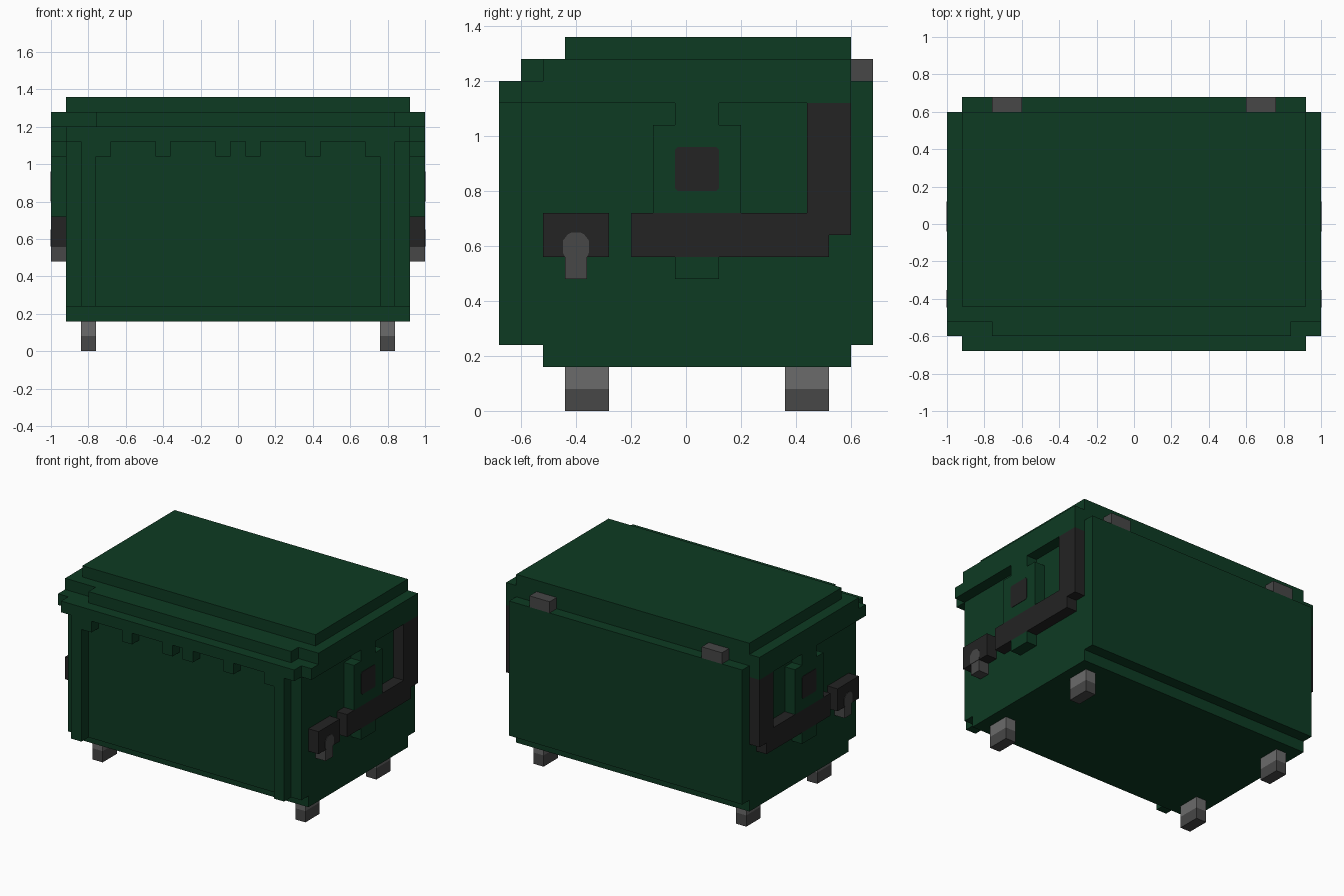
import bpy, bmesh

if "Cube" in bpy.data.objects:
    bpy.data.objects.remove(bpy.data.objects["Cube"])


def material(name, r, g, b):
    m = bpy.data.materials.new(name)
    m.diffuse_color = (r, g, b, 1)
    m.use_nodes = True
    m.node_tree.nodes["Principled BSDF"].inputs["Base Color"].default_value = m.diffuse_color
    return m


GREEN = material("dark_green_paint", 0.0042, 0.043, 0.0165)
BLACK = material("black_metal", 0.017, 0.017, 0.017)
GREY = material("dark_grey_metal", 0.063, 0.063, 0.063)
LIGHT = material("mid_grey_metal", 0.145, 0.145, 0.145)


def finish(bm, name, mat):
    bmesh.ops.recalc_face_normals(bm, faces=bm.faces[:])
    me = bpy.data.meshes.new(name)
    bm.to_mesh(me)
    bm.free()
    me.materials.append(mat)
    ob = bpy.data.objects.new(name, me)
    bpy.context.collection.objects.link(ob)
    return ob


def box(name, x, y, z, mat=GREEN):
    """Box from (min, max) ranges on each axis."""
    bm = bmesh.new()
    bmesh.ops.create_cube(bm, size=1)
    for v in bm.verts:
        for i, (lo, hi) in enumerate((x, y, z)):
            v.co[i] = hi if v.co[i] > 0 else lo
    return finish(bm, name, mat)


def side_boxes(name, x, y, z, mat=GREEN):
    """The same box on the right and the left."""
    box(name + "_right", x, y, z, mat)
    box(name + "_left", (-x[1], -x[0]), y, z, mat)


def side_profile(name, points, x0, x1, mat):
    """A (y, z) outline extruded along x, on both sides."""
    for s, label in ((1, "_right"), (-1, "_left")):
        bm = bmesh.new()
        face = bm.faces.new([bm.verts.new((s * x0, y, z)) for y, z in points])
        ext = bmesh.ops.extrude_face_region(bm, geom=[face])["geom"]
        for v in ext:
            if isinstance(v, bmesh.types.BMVert):
                v.co.x = s * x1
        finish(bm, name + label, mat)


# Container body
box("bin_body", (-0.92, 0.92), (-0.60, 0.60), (0.24, 1.12))
box("bin_base", (-0.92, 0.92), (-0.52, 0.60), (0.16, 0.24))
box("back_panel", (-0.92, 0.92), (0.60, 0.68), (0.24, 1.20))

# Rim and front lip with hanging tabs
box("rim", (-1, 1), (-0.60, 0.60), (1.12, 1.20))
box("front_lip", (-0.92, 0.92), (-0.68, -0.60), (1.12, 1.20))
side_boxes("front_rib", (0.76, 0.84), (-0.68, -0.60), (0.24, 1.12))
for i, x in enumerate((0.04, 0.36, 0.68)):
    side_boxes(f"lip_tab_{i}", (x, x + 0.08), (-0.68, -0.60), (1.04, 1.12))

# Lid, stepped, with an off-centre front edge
box("lid_lower", (-1, 1), (-0.52, 0.60), (1.20, 1.28))
box("lid_front_edge", (-0.76, 0.84), (-0.60, -0.52), (1.20, 1.28))
box("lid_upper", (-0.92, 0.92), (-0.44, 0.60), (1.28, 1.36))
side_boxes("hinge", (0.60, 0.76), (0.60, 0.68), (1.20, 1.28), GREY)

# Side brackets hanging from the rim
side_profile("side_bracket", [
    (-0.12, 0.72), (0.20, 0.72), (0.20, 1.04), (0.12, 1.04),
    (0.12, 1.12), (-0.04, 1.12), (-0.04, 1.04), (-0.12, 1.04)], 0.92, 1.0, GREEN)
side_boxes("lower_bracket", (0.92, 1.0), (-0.04, 0.12), (0.48, 0.56))
side_profile("bracket_patch", [
    (-0.04, 0.81), (-0.03, 0.80), (0.11, 0.80), (0.12, 0.81),
    (0.12, 0.95), (0.11, 0.96), (-0.03, 0.96), (-0.04, 0.95)], 0.999, 1.003, BLACK)

# Bent side bar
side_profile("side_bar", [
    (-0.20, 0.56), (0.52, 0.56), (0.52, 0.64), (0.60, 0.64),
    (0.60, 1.12), (0.44, 1.12), (0.44, 0.72), (-0.20, 0.72)], 0.92, 1.0, BLACK)

# Latch block with grey hook
side_boxes("latch_block", (0.92, 1.0), (-0.52, -0.28), (0.56, 0.72), BLACK)
side_boxes("hook_end", (0.92, 1.0), (-0.44, -0.36), (0.48, 0.56), GREY)
side_profile("hook_plate", [
    (-0.44, 0.56), (-0.36, 0.56), (-0.353, 0.575), (-0.353, 0.62),
    (-0.37, 0.642), (-0.385, 0.65), (-0.415, 0.65), (-0.43, 0.642),
    (-0.447, 0.62), (-0.447, 0.575)], 0.999, 1.003, GREY)

# Legs with darker feet
for place, y in (("front", -0.44), ("back", 0.36)):
    side_boxes(place + "_leg", (0.76, 0.84), (y, y + 0.16), (0.08, 0.16), LIGHT)
    side_boxes(place + "_foot", (0.76, 0.84), (y, y + 0.16), (0.0, 0.08), GREY)
